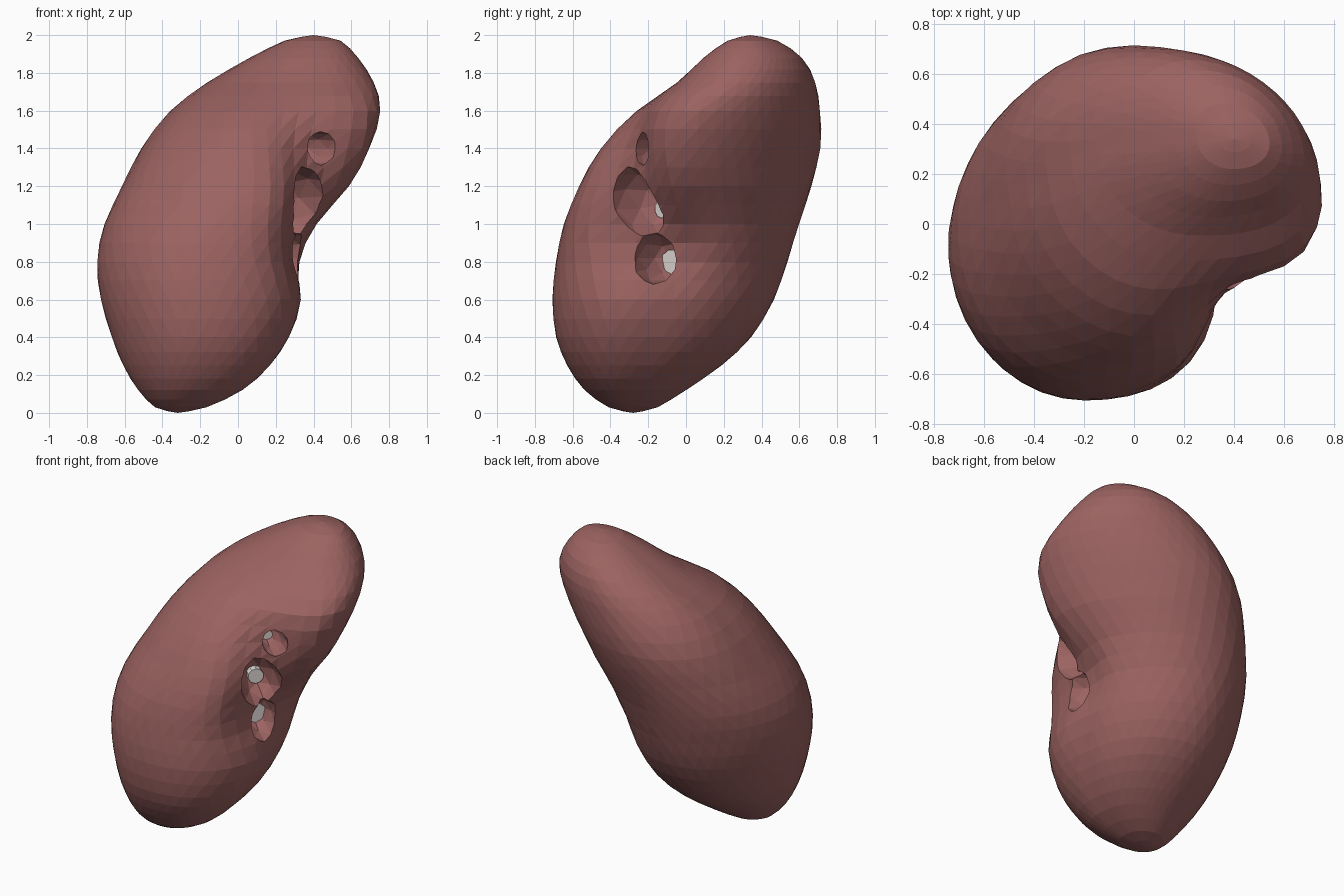
import bpy, bmesh, math
from mathutils import Vector, Matrix

if "Cube" in bpy.data.objects:
    bpy.data.objects.remove(bpy.data.objects["Cube"])

def material(name, rgb):
    m = bpy.data.materials.new(name)
    m.diffuse_color = (*rgb, 1)
    m.use_nodes = True
    m.node_tree.nodes["Principled BSDF"].inputs["Base Color"].default_value = m.diffuse_color
    return m

flesh = material("flesh", (0.33, 0.125, 0.12))
pale = material("pale", (0.72, 0.68, 0.66))

def make_object(name, bm, mat):
    mesh = bpy.data.meshes.new(name)
    bm.to_mesh(mesh)
    bm.free()
    mesh.materials.append(mat)
    ob = bpy.data.objects.new(name, mesh)
    bpy.context.collection.objects.link(ob)
    return ob

# Horizontal sections: z, x min, x max, y min, y max
SECTIONS = [
    (0.00, -.32, -.32, -.28, -.28),
    (0.03, -.44, -.17, -.41, -.15),
    (0.12, -.53, .02, -.54, .00),
    (0.25, -.61, .16, -.63, .19),
    (0.40, -.67, .26, -.69, .35),
    (0.60, -.73, .335, -.71, .47),
    (0.80, -.75, .37, -.69, .54),
    (1.00, -.71, .46, -.65, .60),
    (1.20, -.61, .60, -.57, .66),
    (1.40, -.50, .69, -.47, .70),
    (1.60, -.345, .745, -.30, .695),
    (1.75, -.15, .71, -.05, .675),
    (1.88, .07, .63, .09, .61),
    (1.97, .25, .54, .22, .48),
    (2.00, .40, .40, .34, .34)]

def between(i, t):
    # smooth interpolation between section i and i + 1
    n = len(SECTIONS) - 1
    p = [SECTIONS[max(0, min(n, i + k))] for k in (-1, 0, 1, 2)]
    return [0.5 * (2 * b + (c - a) * t + (2 * a - 5 * b + 4 * c - d) * t * t
                   + (3 * b - a - 3 * c + d) * t ** 3) for a, b, c, d in zip(*p)]

def surface_point(sec, ang):
    z, x0, x1, y0, y1 = sec
    c, s = math.cos(ang), math.sin(ang)
    # fullness of each diagonal quarter
    k = 1
    if c > 0 and s > 0:
        k -= max(0, min(0.1, 0.25 * (z - 0.9))) * math.sin(2 * ang)
    elif c < 0 and s > 0:
        k -= max(-0.03, min(0.14, 0.25 * (z - 0.9))) * math.sin(2 * ang)
    elif c > 0:
        k += 0.10 * 2.6 * c * c * -s
    x = (x0 + x1) / 2 + (x1 - x0) / 2 * c * k
    y = (y0 + y1) / 2 + (y1 - y0) / 2 * s * k
    # valley of the hilum, pressed in diagonally from the front right
    if x - y > 0:
        v = (x + y) * 0.707
        d = 0.19 * math.exp(-((v - .08) / .17) ** 2 / 2 - ((z - 1.17) / .45) ** 4)
        d *= min(1, (x - y) * 3) * 0.707
        x, y = x - d, y + d
    return Vector((x, y, z))

# Kidney body: lofted rings closed by a point at each end
SEGS = 38
bm = bmesh.new()
rings = []
for i in range(len(SECTIONS) - 1):
    for t in (0, 0.5):
        if i or t:
            sec = between(i, t)
            rings.append([bm.verts.new(surface_point(sec, 2 * math.pi * (j + (len(rings) % 2) / 2) / SEGS))
                          for j in range(SEGS)])
for n, (a, b) in enumerate(zip(rings, rings[1:])):
    for j in range(SEGS):
        k = (j + 1) % SEGS
        if n % 2 == 0:
            bm.faces.new((a[j], a[k], b[j]))
            bm.faces.new((a[k], b[k], b[j]))
        else:
            bm.faces.new((a[j], a[k], b[k]))
            bm.faces.new((a[j], b[k], b[j]))
for ring, sec in ((rings[0], SECTIONS[0]), (rings[-1], SECTIONS[-1])):
    tip = bm.verts.new((sec[1], sec[3], sec[0]))
    for j in range(SEGS):
        bm.faces.new((ring[j], ring[(j + 1) % SEGS], tip))
# even out the ring pattern a little
bmesh.ops.smooth_vert(bm, verts=[v for v in bm.verts if 0.05 < v.co.z < 1.95], factor=0.4,
                      use_axis_x=True, use_axis_y=True, use_axis_z=True)
bmesh.ops.recalc_face_normals(bm, faces=bm.faces)
body = make_object("kidney_body", bm, flesh)

# Hilum openings: centre, radii (depth, width, height), turn, tilt, vessel radius
OPENINGS = [
    ("upper", (.43, -.22, 1.40), (.22, .075, .09), -38, 0, .04),
    ("middle", (.37, -.27, 1.11), (.27, .135, .20), -42, 15, .05),
    ("lower", (.32, -.17, 0.82), (.22, .105, .14), -35, 0, .075)]
for name, centre, radii, turn, tilt, vessel in OPENINGS:
    place = (Matrix.Translation(centre) @ Matrix.Rotation(math.radians(turn), 4, 'Z')
             @ Matrix.Rotation(math.radians(tilt), 4, 'X'))
    bm = bmesh.new()
    bmesh.ops.create_icosphere(bm, subdivisions=2, radius=1,
                               matrix=place @ Matrix.Diagonal((*radii, 1)))
    cutter = make_object(name + "_cutter", bm, flesh)
    cutter.hide_render = True
    mod = body.modifiers.new(name, 'BOOLEAN')
    mod.operation = 'DIFFERENCE'
    mod.solver = 'EXACT'
    mod.object = cutter
    bpy.context.view_layer.objects.active = body
    bpy.ops.object.modifier_apply(modifier=mod.name)
    bpy.data.objects.remove(cutter)

    # pale vessel end on the floor of the opening
    bm = bmesh.new()
    bmesh.ops.create_cone(bm, cap_ends=True, segments=10, radius1=vessel,
                          radius2=vessel, depth=0.1,
                          matrix=place @ Matrix.Translation((-radii[0] * .75 - .05, 0, -.03))
                          @ Matrix.Rotation(math.pi / 2, 4, 'Y'))
    make_object(name + "_vessel_end", bm, pale)
